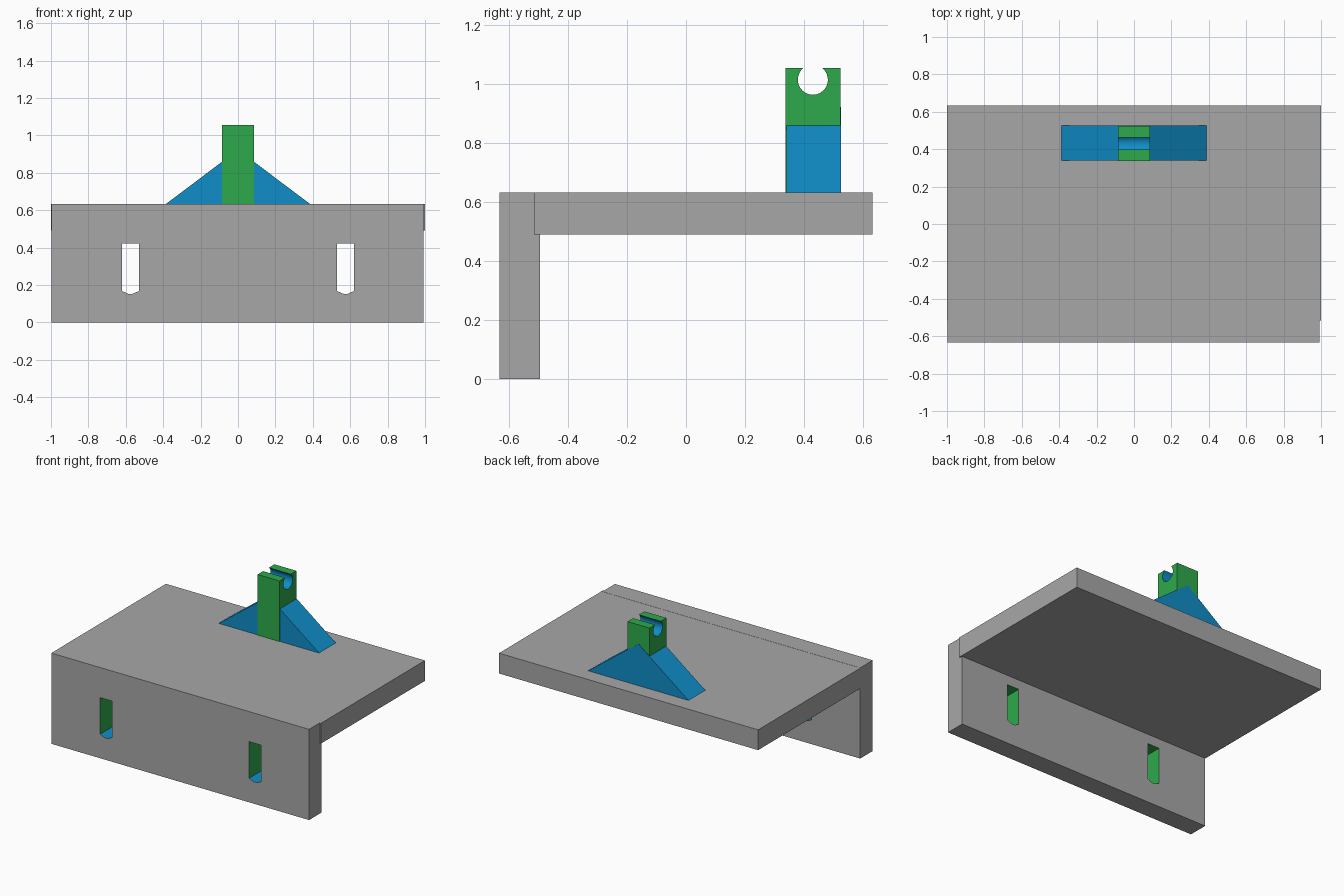
import bpy, bmesh, math

if "Cube" in bpy.data.objects:
    bpy.data.objects.remove(bpy.data.objects["Cube"])


def material(name, rgb):
    m = bpy.data.materials.new(name)
    m.diffuse_color = (*rgb, 1)
    m.use_nodes = True
    m.node_tree.nodes["Principled BSDF"].inputs["Base Color"].default_value = m.diffuse_color
    return m


GREY = material("grey", (0.39, 0.39, 0.39))
GREEN = material("green", (0.027, 0.402, 0.072))
BLUE = material("blue", (0.005, 0.27, 0.58))


def prism(name, profile, axis, lo, hi, mats):
    """Extrude a 2D profile along x (profile in y,z) or y (profile in x,z)."""
    bm = bmesh.new()

    def place(p, t):
        return (t, p[0], p[1]) if axis == "x" else (p[0], t, p[1])

    base = bm.faces.new([bm.verts.new(place(p, lo)) for p in profile])
    ext = bmesh.ops.extrude_face_region(bm, geom=[base])
    shift = (hi - lo, 0, 0) if axis == "x" else (0, hi - lo, 0)
    bmesh.ops.translate(bm, vec=shift,
                        verts=[v for v in ext["geom"] if isinstance(v, bmesh.types.BMVert)])
    bmesh.ops.recalc_face_normals(bm, faces=bm.faces)
    me = bpy.data.meshes.new(name)
    bm.to_mesh(me)
    bm.free()
    for m in mats:
        me.materials.append(m)
    ob = bpy.data.objects.new(name, me)
    bpy.context.collection.objects.link(ob)
    return ob


def rect(a0, a1, b0, b1):
    return [(a0, b0), (a1, b0), (a1, b1), (a0, b1)]


# Table slab and front wall
prism("table_slab", rect(-0.515, 0.633, 0.49, 0.632), "x", -1.0, 1.0, [GREY])
wall = prism("front_wall", rect(-0.633, -0.495, 0, 0.633), "x", -0.998, 0.992, [GREY])

# Two mounting slots: green sides, blue rounded bottom
for side in (-1, 1):
    c = side * 0.575
    pts = [(c - 0.046, 0.423), (c - 0.046, 0.168), (c - 0.012, 0.153),
           (c + 0.012, 0.153), (c + 0.046, 0.168), (c + 0.046, 0.423)]
    cutter = prism("slot_cutter", pts, "y", -0.8, -0.3, [GREEN, BLUE])
    for f in cutter.data.polygons:
        f.material_index = int(f.center.z < 0.167)
    cutter.hide_render = True
    mod = wall.modifiers.new("slot", "BOOLEAN")
    mod.operation = "DIFFERENCE"
    mod.solver = "EXACT"
    mod.material_mode = "TRANSFER"
    mod.object = cutter
    bpy.context.view_layer.objects.active = wall
    bpy.ops.object.modifier_apply(modifier=mod.name)
    bpy.data.objects.remove(cutter)

# Triangular brace behind the post face
prism("brace", [(-0.387, 0.632), (0.387, 0.632), (0, 0.923)], "y", 0.340, 0.526, [BLUE])

# Post with an open round rod channel across the top
CY, CZ, R, TOP = 0.43, 1.015, 0.051, 1.055
start = math.asin((TOP - CZ) / R)
sweep = math.pi + 2 * start
N = 20
arc = [(CY + R * math.cos(start - sweep * i / N),
        CZ + R * math.sin(start - sweep * i / N)) for i in range(N + 1)]
post = prism("post", [(0.337, 0.632), (0.523, 0.632), (0.523, TOP)] + arc + [(0.337, TOP)],
             "x", -0.085, 0.085, [GREEN, BLUE])
for f in post.data.polygons:
    inside = math.hypot(f.center.y - CY, f.center.z - CZ) < R + 0.001
    f.material_index = int(inside and abs(f.normal.x) < 0.5)
bpy.ops.object.select_all(action="DESELECT")
post.select_set(True)
bpy.context.view_layer.objects.active = post
bpy.ops.object.shade_smooth_by_angle(angle=math.radians(30))
